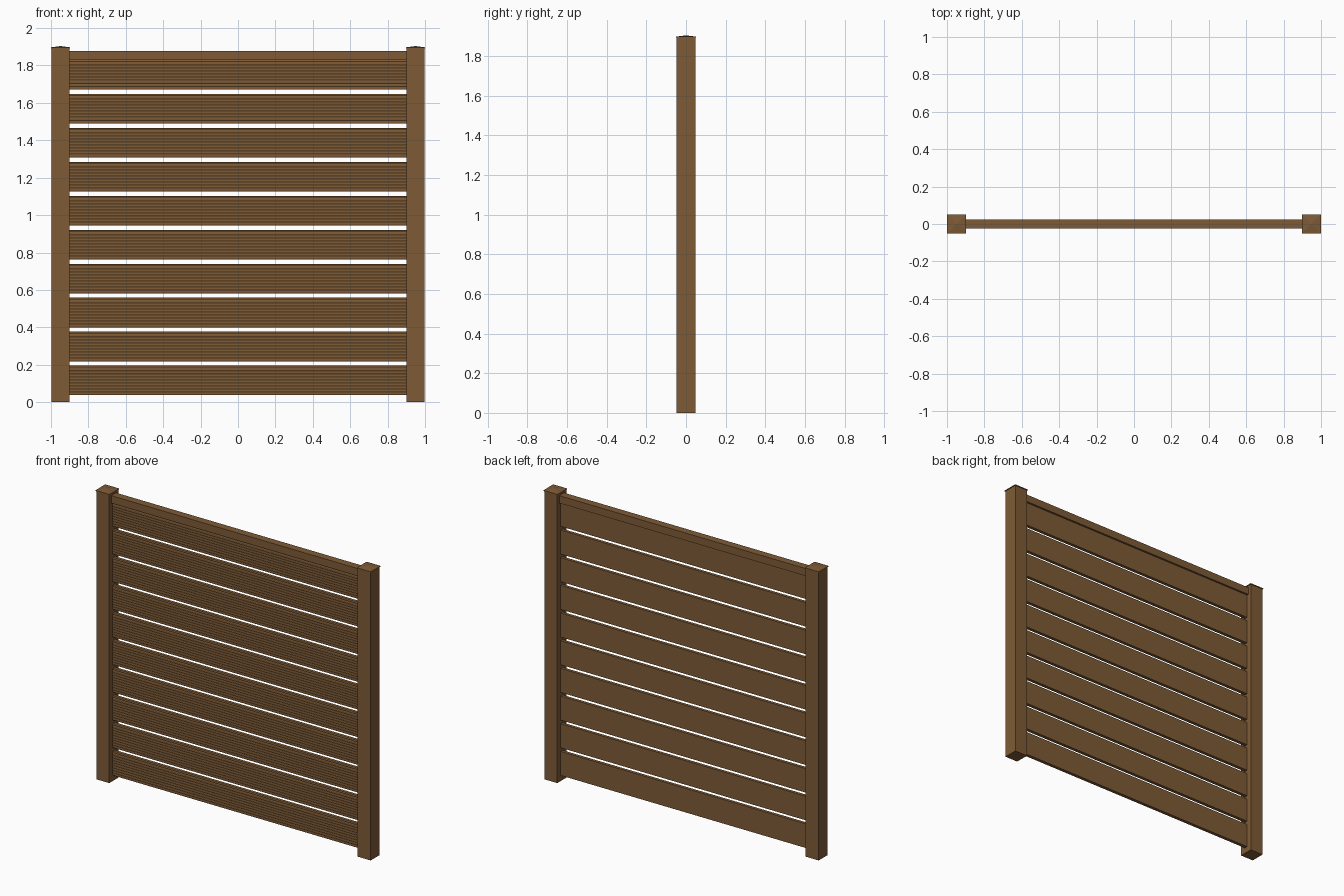
import bpy
import bmesh

cube = bpy.data.objects.get("Cube")
if cube:
    bpy.data.objects.remove(cube, do_unlink=True)


def make_material(name, rgb):
    mat = bpy.data.materials.new(name)
    mat.use_nodes = True
    colour = (*rgb, 1.0)
    mat.diffuse_color = colour
    bsdf = mat.node_tree.nodes["Principled BSDF"]
    bsdf.inputs["Base Color"].default_value = colour
    bsdf.inputs["Roughness"].default_value = 0.8
    return mat


wood = make_material("brown wood", (0.21, 0.105, 0.037))


def finish(name, bm):
    bmesh.ops.recalc_face_normals(bm, faces=bm.faces)
    mesh = bpy.data.meshes.new(name)
    bm.to_mesh(mesh)
    bm.free()
    mesh.materials.append(wood)
    obj = bpy.data.objects.new(name, mesh)
    bpy.context.collection.objects.link(obj)
    return obj


def box(name, low, high):
    bm = bmesh.new()
    bmesh.ops.create_cube(bm, size=1)
    for v in bm.verts:
        v.co = [a if c < 0 else b for c, a, b in zip(v.co, low, high)]
    return finish(name, bm)


def extrude_x(name, profile, half_length):
    """Sweep a (y, z) outline from -half_length to +half_length."""
    bm = bmesh.new()
    face = bm.faces.new([bm.verts.new((-half_length, y, z)) for y, z in profile])
    out = bmesh.ops.extrude_face_region(bm, geom=[face])
    moved = [v for v in out["geom"] if isinstance(v, bmesh.types.BMVert)]
    bmesh.ops.translate(bm, verts=moved, vec=(2 * half_length, 0, 0))
    return finish(name, bm)


def post_cap(name, x, half, z0, z1, peak):
    """Thin square slab with a shallow pyramid top."""
    bm = bmesh.new()
    corners = [(-half, -half), (half, -half), (half, half), (-half, half)]
    lower, upper = ([bm.verts.new((x + a, b, z)) for a, b in corners] for z in (z0, z1))
    tip = bm.verts.new((x, 0, peak))
    bm.faces.new(lower)
    for i in range(4):
        j = (i + 1) % 4
        bm.faces.new((lower[i], lower[j], upper[j], upper[i]))
        bm.faces.new((upper[i], upper[j], tip))
    return finish(name, bm)


# Posts and their caps
for side, s in (("left", 1), ("right", -1)):
    x = s * 0.949
    box(f"{side}_post", (x - 0.047, -0.047, 0), (x + 0.047, 0.047, 1.895))
    post_cap(f"{side}_post_cap", x, 0.051, 1.892, 1.897, 1.904)

# Board outline: plain back, finely ribbed front, small chamfer on top
HEIGHT, THICK, RIBS = 0.158, 0.012, 9
ribbed = []
for i in range(RIBS):
    z = 0.004 + i * (HEIGHT - 0.012) / RIBS
    step = (HEIGHT - 0.012) / RIBS
    ribbed += [(-THICK, z), (-THICK, z + step * 0.65), (-THICK + 0.001, z + step * 0.82)]
outline = [(THICK, 0), (-THICK + 0.002, 0)] + ribbed
outline += [(-THICK, HEIGHT - 0.007), (-THICK + 0.004, HEIGHT), (THICK, HEIGHT)]

# Ten evenly spaced boards
for n in range(10):
    base = 0.037 + n * 0.1816
    extrude_x(f"board_{n + 1}", [(y, z + base) for y, z in outline], 0.905)

# Rail over the top board
box("top_rail", (-0.905, -0.025, 1.829), (0.905, 0.025, 1.878))
